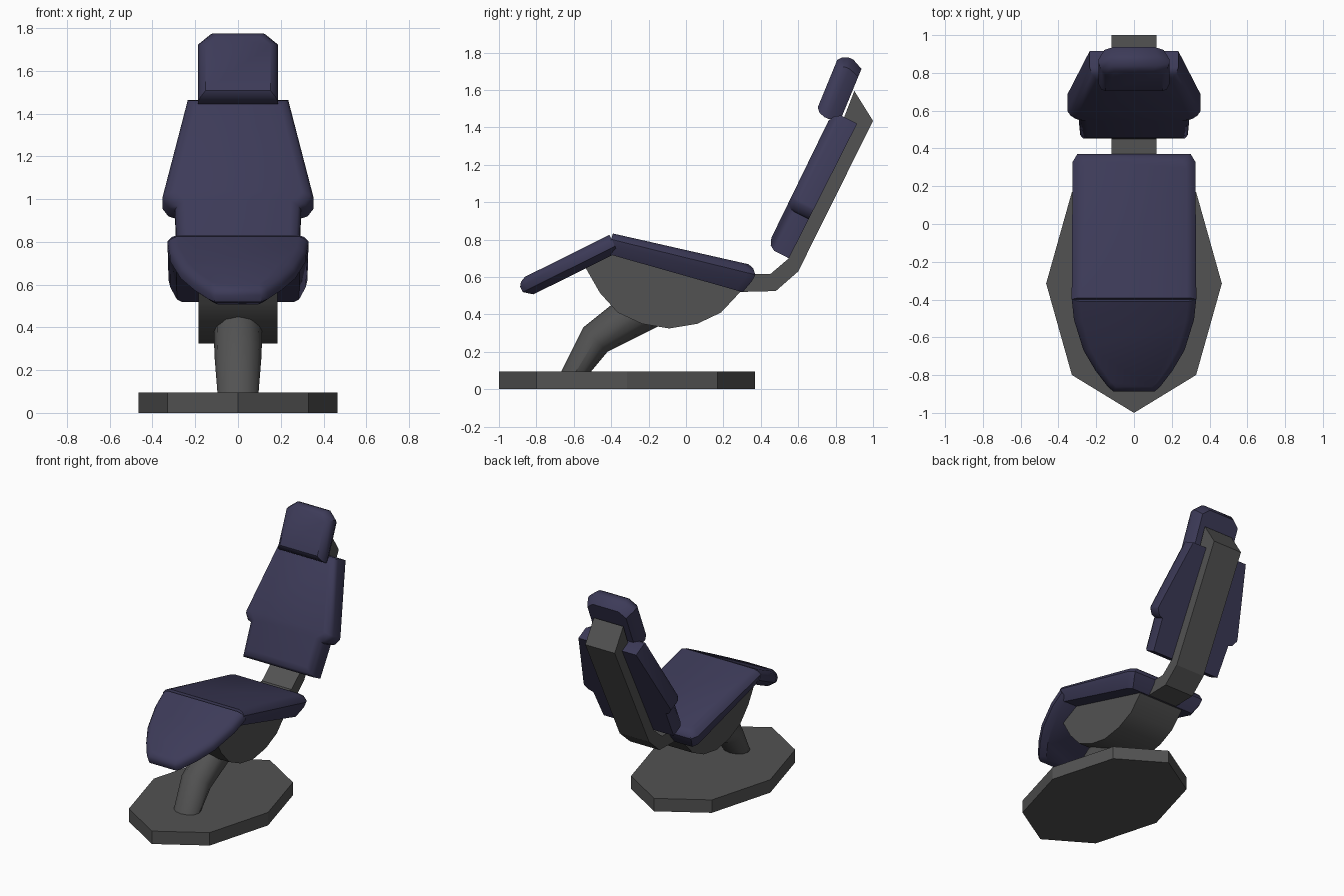
import bpy, bmesh, math
from mathutils import Vector

if "Cube" in bpy.data.objects:
    bpy.data.objects.remove(bpy.data.objects["Cube"])


def material(name, rgb):
    m = bpy.data.materials.new(name)
    m.diffuse_color = (*rgb, 1)
    m.use_nodes = True
    m.node_tree.nodes["Principled BSDF"].inputs["Base Color"].default_value = m.diffuse_color
    return m


NAVY = material("navy_upholstery", (0.046, 0.043, 0.098))
GREY = material("grey_frame", (0.085, 0.085, 0.085))


def loft(name, rings, mat, angle):
    """Skin a stack of equal-length point rings and cap both ends."""
    bm = bmesh.new()
    loops = [[bm.verts.new(p) for p in ring] for ring in rings]
    n = len(loops[0])
    for a, b in zip(loops, loops[1:]):
        for i in range(n):
            j = (i + 1) % n
            bm.faces.new((a[i], a[j], b[j], b[i]))
    bm.faces.new(loops[0])
    bm.faces.new(loops[-1])
    bmesh.ops.recalc_face_normals(bm, faces=bm.faces)
    me = bpy.data.meshes.new(name)
    bm.to_mesh(me)
    bm.free()
    me.materials.append(mat)
    ob = bpy.data.objects.new(name, me)
    bpy.context.collection.objects.link(ob)
    bpy.ops.object.select_all(action='DESELECT')
    ob.select_set(True)
    bpy.context.view_layer.objects.active = ob
    if angle:
        bpy.ops.object.shade_smooth_by_angle(angle=math.radians(angle))
    return ob


def prism(name, profile, half, mat, angle=0):
    """Side profile (y, z) extruded across x."""
    return loft(name, [[(x, y, z) for y, z in profile] for x in (-half, half)], mat, angle)


def cushion(name, origin, tangent, outline, layers, taper=1.0, ends=(1, 1)):
    """Padded slab: outline is (half width, distance along tangent);
    layers are (depth, inset); taper scales depth at the far end;
    ends says whether the inset applies to the near and far end."""
    t = Vector(tangent).normalized()
    nrm = Vector((-t.y, t.x))
    if nrm.y < 0:
        nrm = -nrm
    smin, smax = outline[0][1], outline[-1][1]
    length = smax - smin
    wmax = max(w for w, s in outline)
    rings = []
    for depth, inset in layers:
        half = []
        for w, s in outline:
            f = (s - smin) / length
            s2 = smin + inset * ends[0] + f * (length - inset * sum(ends))
            p = Vector(origin) + t * s2 + nrm * depth * (1 + (taper - 1) * f)
            half.append((w * (1 - inset / wmax), p.x, p.y))
        rings.append(half + [(-x, y, z) for x, y, z in reversed(half)])
    return loft(name, rings, NAVY, 40)


# Eight-sided floor base
loft("floor_base", [[(0.465 * math.sin(k * math.pi / 4),
                      -0.315 + 0.685 * math.cos(k * math.pi / 4), z)
                     for k in range(8)] for z in (0, 0.095)], GREY, 0)

# Bent pedestal stem: centre (y, z), half axis in side view, half width
stem = [((-0.597, 0.08), (0.077, 0.0), 0.095),
        ((-0.485, 0.265), (0.065, -0.065), 0.11),
        ((-0.20, 0.445), (0.10, -0.085), 0.115)]
rings = []
for (cy, cz), (ay, az), w in stem:
    ring = []
    for k in range(12):
        a = k * math.tau / 12
        ring.append((w * math.sin(a), cy + ay * math.cos(a), cz + az * math.cos(a)))
    rings.append(ring)
loft("pedestal_stem", rings, GREY, 35)

# Half-round shell below the seat
prism("seat_shell", [(-0.54, 0.655), (-0.46, 0.515), (-0.365, 0.41), (-0.235, 0.35),
                     (-0.09, 0.325), (0.06, 0.35), (0.187, 0.41), (0.29, 0.52),
                     (0.27, 0.56), (-0.395, 0.74)], 0.185, GREY, 30)

# Bent bar carrying the backrest and headrest
prism("back_bar", [(0.28, 0.52), (0.48, 0.525), (0.60, 0.63), (1.0, 1.435), (0.90, 1.595),
                   (0.84, 1.44), (0.546, 0.758), (0.55, 0.70), (0.45, 0.615),
                   (0.28, 0.615)], 0.12, GREY)

# Seat and leg rest
cushion("seat", (0.30, 0.52), (-0.695, 0.197),
        [(0.30, -0.043), (0.325, 0.0), (0.33, 0.75)],
        [(0, 0.04), (0.07, 0.008), (0.108, 0), (0.138, 0.02), (0.152, 0.05)],
        taper=0.74, ends=(1, 0))
cushion("leg_rest", (-0.395, 0.717), (-0.405, -0.202),
        [(0.33, -0.035), (0.318, 0.09), (0.268, 0.27), (0.205, 0.39),
         (0.14, 0.485), (0.11, 0.515)],
        [(0, 0.045), (0.036, 0), (0.069, 0), (0.09, 0.015), (0.104, 0.045)],
        ends=(0, 1))

# Backrest with wider shoulders, and headrest
cushion("backrest", (0.55, 0.70), (0.365, 0.72),
        [(0.285, 0.0), (0.295, 0.235), (0.325, 0.245), (0.353, 0.285), (0.353, 0.30),
         (0.235, 0.807)],
        [(0, 0), (0.088, 0), (0.118, 0.018), (0.133, 0.055)], taper=1.08)
cushion("headrest", (0.83, 1.45), (0.105, 0.255),
        [(0.187, -0.03), (0.187, 0.26), (0.125, 0.314)],
        [(0, 0.03), (0.06, 0), (0.085, 0), (0.118, 0.012), (0.138, 0.035)])
